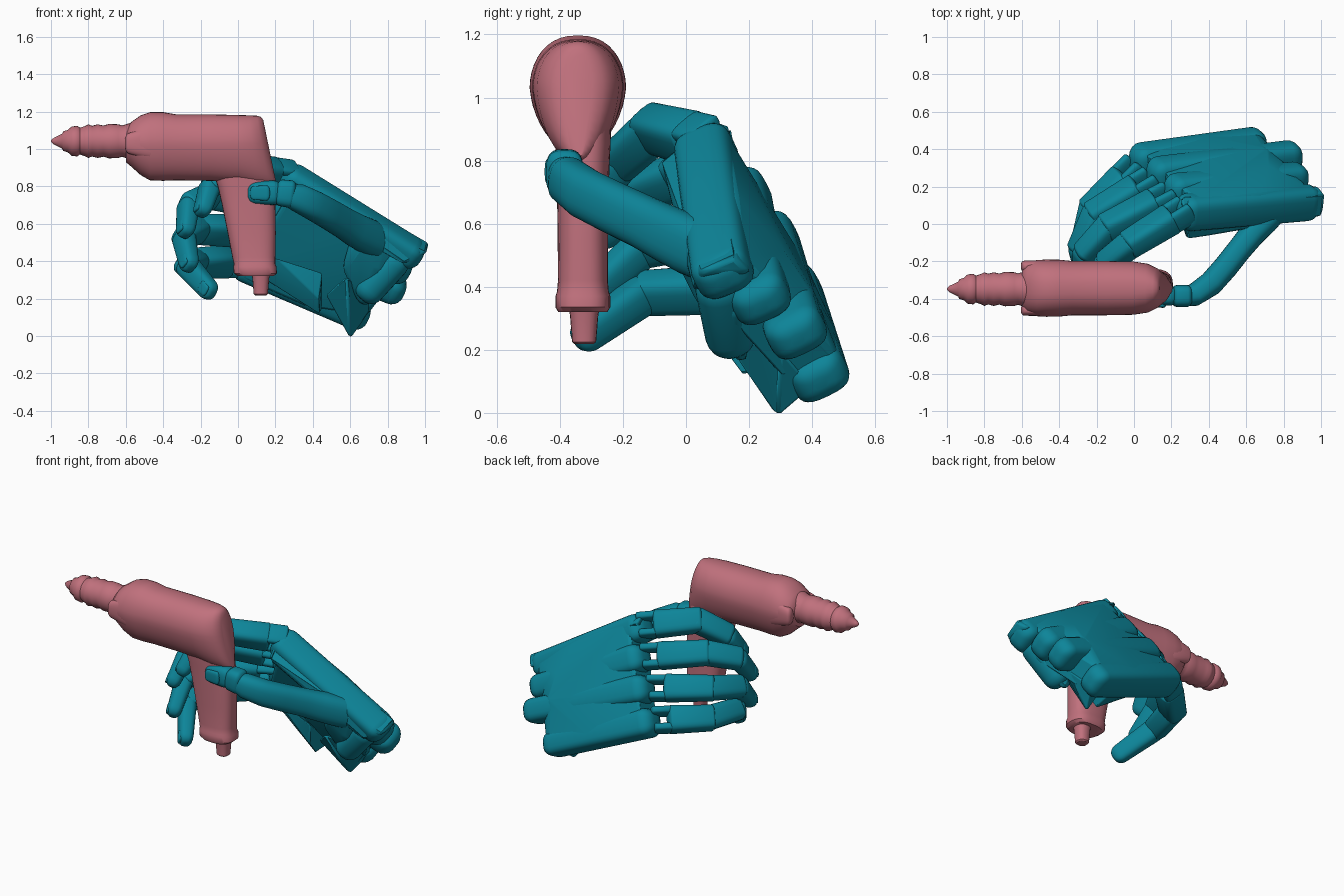
import bpy, bmesh, math
from mathutils import Vector as V

if "Cube" in bpy.data.objects:
    bpy.data.objects.remove(bpy.data.objects["Cube"])


def material(name, rgb):
    m = bpy.data.materials.new(name)
    m.diffuse_color = (*rgb, 1)
    m.use_nodes = True
    m.node_tree.nodes["Principled BSDF"].inputs["Base Color"].default_value = m.diffuse_color
    return m


TEAL = material("teal", (0.004, 0.235, 0.32))
ROSE = material("rose", (0.53, 0.165, 0.205))


def finish(name, bm, mat, angle=40, bevel=0):
    bmesh.ops.recalc_face_normals(bm, faces=bm.faces)
    me = bpy.data.meshes.new(name)
    bm.to_mesh(me)
    bm.free()
    ob = bpy.data.objects.new(name, me)
    bpy.context.collection.objects.link(ob)
    me.materials.append(mat)
    if bevel:
        mod = ob.modifiers.new("bevel", 'BEVEL')
        mod.width, mod.segments = bevel, 3
    bpy.ops.object.select_all(action='DESELECT')
    ob.select_set(True)
    bpy.context.view_layer.objects.active = ob
    bpy.ops.object.shade_smooth_by_angle(angle=math.radians(angle))
    return ob


def skin(bm, rings):
    loops = [[bm.verts.new(p) for p in r] for r in rings]
    n = len(loops[0])
    for a, b in zip(loops, loops[1:]):
        for i in range(n):
            bm.faces.new((a[i], a[(i + 1) % n], b[(i + 1) % n], b[i]))
    bm.faces.new(loops[0])
    bm.faces.new(loops[-1])


def ring(c, side, up, w, h, power=2.0, n=28):
    pts = []
    for i in range(n):
        t = 2 * math.pi * i / n
        x, y = math.cos(t), math.sin(t)
        pts.append(V(c) + side * math.copysign(abs(x) ** (2 / power), x) * w
                   + up * math.copysign(abs(y) ** (2 / power), y) * h)
    return pts


def segment(bm, p, q, s0, s1, side, power=3.0, cap=0.05):
    """Rounded bar from p to q; s0 and s1 are (half width, half height)."""
    p, q = V(p), V(q)
    axis = (q - p).normalized()
    side = (side - axis * side.dot(axis)).normalized()
    up = axis.cross(side)
    length = (q - p).length
    arc = [(cap * (1 - math.cos(k * math.pi / 10)), 0.25 + 0.75 * math.sin(k * math.pi / 10)) for k in range(6)]
    st = arc + [(length / 2, 1)] + [(length - d, s) for d, s in reversed(arc)]
    rings = []
    for d, s in st:
        f = d / length
        w, h = (a + (b - a) * f for a, b in zip(s0, s1))
        rings.append(ring(p + axis * d, side, up, w * s, h * s, power))
    skin(bm, rings)


def hull(bm, pts):
    vs = [bm.verts.new(p) for p in pts]
    res = bmesh.ops.convex_hull(bm, input=vs)
    bmesh.ops.delete(bm, geom=[g for g in set(res["geom_interior"] + res["geom_unused"])
                               if isinstance(g, bmesh.types.BMVert)], context='VERTS')


# ---------- power tool ----------
CY, CZ = -0.343, 1.03
X, Y, Z = V((1, 0, 0)), V((0, 1, 0)), V((0, 0, 1))

# Housing: teardrop sections (x, half width, bottom z, top z), sheared at the rear
bm = bmesh.new()
rings = []
for x, w, zb, zt in [(-.60, .10, .93, 1.11), (-.57, .135, .905, 1.145), (-.52, .15, .86, 1.18), (-.47, .153, .832, 1.197),
                     (-.40, .152, .83, 1.197), (-.33, .145, .832, 1.185), (-.15, .145, .83, 1.185), (0, .142, .82, 1.182),
                     (.08, .130, .80, 1.18), (.13, .105, .80, 1.178), (.155, .08, .80, 1.172), (.167, .045, .81, 1.155)]:
    pts = []
    for i in range(40):
        t = 2 * math.pi * i / 40
        s = math.sin(t)
        z = CZ + s * (zt - CZ if s > 0 else CZ - zb)
        c = math.cos(t)
        y = math.copysign(abs(c) ** .85, c) * w * (1 if s > 0 else 1 + .12 * s)
        pts.append((x + max(0, x + .05) * .95 * (1.0 - z), CY + y, z))
    rings.append(pts)
skin(bm, rings)
finish("tool_housing", bm, ROSE, 45)

# Chuck and bit: turned profile (x, radius)
bm = bmesh.new()
skin(bm, [ring((x, CY - .005, 1.042), Y, Z, r, r) for x, r in
          [(-1, .004), (-.985, .018), (-.94, .04), (-.935, .052), (-.91, .06), (-.89, .078), (-.86, .082), (-.845, .072),
           (-.82, .08), (-.80, .09), (-.78, .082), (-.75, .09), (-.72, .083), (-.69, .092), (-.64, .09), (-.62, .084), (-.5, .12)]])
finish("tool_chuck", bm, ROSE, 50)

# Clamshell ears on either side of the chuck
bm = bmesh.new()
for s in (-1, 1):
    segment(bm, (-.605, CY + s * .117, 1.03), (-.45, CY + s * .117, 1.03), (.03, .05), (.032, .09), Y, 2.4, .02)
finish("tool_collar_ears", bm, ROSE)

# Handle with flared foot: (z, front x, rear x, half depth)
bm = bmesh.new()
skin(bm, [ring(((a + b) / 2, -.327, z), X, Y, (b - a) / 2, d, 2.7, 32) for z, a, b, d in
          [(.95, -.14, .16, .09), (.85, -.125, .185, .088), (.80, -.108, .193, .085), (.7, -.085, .2, .082),
           (.55, -.055, .202, .08), (.42, -.03, .2, .079), (.385, -.022, .2, .082), (.37, -.025, .206, .087),
           (.335, -.022, .208, .087), (.32, .0, .19, .078)]])
finish("tool_handle", bm, ROSE)

# Cord stub
bm = bmesh.new()
skin(bm, [ring((.122, -.323, z), X, Y, r, r, 2.4, 20) for z, r in [(.36, .055), (.31, .045), (.225, .038), (.218, .03)]])
finish("tool_cord_stub", bm, ROSE)

# ---------- hand: local frame of the palm ----------
A = V((.85, .13, -.48)).normalized()       # knuckles to wrist
U = V((.38, -.42, .83))
U = (U - A * U.dot(A)).normalized()        # little finger to index
N = U.cross(A)
if N.y < 0:
    N = -N                                 # out of the back of the hand
ORIGIN = V((.16, .2, .62))


def P(a, b, c):
    return ORIGIN + A * a + U * b + N * c


# Metacarpal bars with rounded wrist ends; the row arches across the hand
bm = bmesh.new()
for b0, c0, b1, c1, a0, a1 in [(.28, -.02, .28, -.08, -.07, .80), (.095, .01, .14, -.01, -.04, .80),
                               (-.1, .02, .0, .05, -.04, .84), (-.3, .01, -.23, .04, -.03, .75)]:
    segment(bm, P(a0, b0, c0), P(a1, b1, c1), (.088, .095), (.075, .095), U, 3.2, .07)
finish("metacarpals", bm, TEAL)

# Palm slab joining the bars
bm = bmesh.new()
hull(bm, [P(a, b, c) for a, b, c in
          [(.03, -.34, -.08), (.0, .33, -.11), (.02, -.33, .09), (.0, .33, .06), (.4, -.30, .12), (.4, .335, .04),
           (.4, -.3, -.08), (.4, .33, -.14), (.70, -.24, .12), (.74, .30, .0), (.72, -.18, -.06), (.74, .28, -.16),
           (.3, -.05, .125), (.62, .0, .14), (.55, .15, .11)]])
finish("palm", bm, TEAL, 35, .02)

# Index-side edge plate
bm = bmesh.new()
hull(bm, [P(-.08, .34, .03), P(-.07, .29, .08), P(-.02, .31, -.17), P(.0, .23, -.14), P(.8, .35, -.01), P(.8, .35, -.13),
          P(.72, .25, -.19), P(.8, .27, .01)])
finish("palm_edge", bm, TEAL, 35, .015)

# Pads on the little finger side and at the heel
bm = bmesh.new()
hull(bm, [(.43, .12, .20), (.435, .18, .12), (.12, .24, .32), (.2, .12, .42), (.45, .1, .34), (.45, .3, .14), (.2, .34, .27)])
hull(bm, [(.6, .29, -.015), (.47, .16, .22), (.58, .06, .32), (.7, .22, .22), (.66, .40, .08), (.5, .36, .2), (.75, .3, .2)])
finish("palm_pads", bm, TEAL, 35, .012)

# Thumb mount: faceted mound between heel and index edge
bm = bmesh.new()
hull(bm, [(.64, -.03, .48), (.62, .04, .6), (.80, .0, .54), (.91, .06, .48), (.88, .16, .3), (.66, .18, .12),
          (.55, .08, .36), (.74, .04, .34), (.8, .25, .5), (.6, .25, .4)])
finish("thumb_mount", bm, TEAL, 35, .03)
bm = bmesh.new()
segment(bm, (.66, .15, .2), (.88, .10, .44), (.08, .08), (.08, .08), N, 2.2, .07)
finish("thumb_base_roller", bm, TEAL)

# Fingers: knuckle, middle joint, end joint, tip
FINGERS = {
    "index_finger": [P(-.06, .285, -.02), (-.01, -.10, .90), (-.15, -.21, .80), (-.19, -.30, .67)],
    "middle_finger": [P(-.05, .095, -.02), (-.13, -.01, .755), (-.265, -.155, .70), (-.28, -.27, .56)],
    "ring_finger": [P(-.05, -.1, -.02), (-.205, .055, .57), (-.29, -.135, .53), (-.26, -.29, .38)],
    "little_finger": [P(-.03, -.29, -.03), (-.22, .085, .39), (-.275, -.13, .38), (-.15, -.325, .24)],
}
for name, pts in FINGERS.items():
    k, m, e, t = (V(p) for p in pts)
    side = U
    d = (m - k).normalized()
    bm = bmesh.new()
    # hinge lugs at the knuckle leave a small open slot
    for s in (-1, 1):
        segment(bm, k - d * .05 + side * s * .052, k + d * .1 + side * s * .052, (.026, .064), (.026, .062), side, 3, .015)
    segment(bm, k + d * .045, m + d * .04, (.082, .074), (.074, .066), side, 3.6, .02)
    d2 = (e - m).normalized()
    segment(bm, m - d2 * .035, e + d2 * .03, (.074, .065), (.068, .058), side, 3.2, .03)
    d3 = (t - e).normalized()
    segment(bm, e - d3 * .03, t + d3 * .03, (.067, .058), (.054, .042), side, 2.8, .05)
    # finger nail plate on the outer side
    out = d3.cross(side).normalized()
    if out.dot(V((-1, -.4, 0))) < 0:
        out = -out
    segment(bm, t - d3 * .05 + out * .037, t + d3 * .02 + out * .034, (.036, .012), (.03, .01), side, 3, .015)
    finish(name, bm, TEAL)

# Thumb: curved shaft, then a flat-sided end joint and nail
bm = bmesh.new()
path = [V(p) for p in [(.75, .07, .50), (.70, .02, .53), (.63, -.055, .565), (.565, -.135, .605), (.49, -.23, .65),
                       (.41, -.32, .695), (.32, -.38, .74), (.25, -.39, .76)]]
size = [(.085, .07), (.095, .075), (.09, .07), (.084, .066), (.082, .066), (.08, .066), (.075, .06), (.055, .05)]
rings = []
for i, (p, (w, h)) in enumerate(zip(path, size)):
    axis = (path[min(i + 1, 7)] - path[max(i - 1, 0)]).normalized()
    side = (Z - axis * axis.z).normalized()
    rings.append(ring(p, side, axis.cross(side), w, h, 2.5))
skin(bm, rings)
segment(bm, (.31, -.385, .755), (.2, -.385, .77), (.075, .06), (.07, .058), Z, 3, .03)
segment(bm, (.235, -.385, .767), (.045, -.38, .765), (.068, .055), (.058, .047), Z, 2.8, .05)
segment(bm, (.17, -.435, .765), (.065, -.428, .765), (.042, .015), (.036, .012), Z, 3, .02)
finish("thumb", bm, TEAL)
